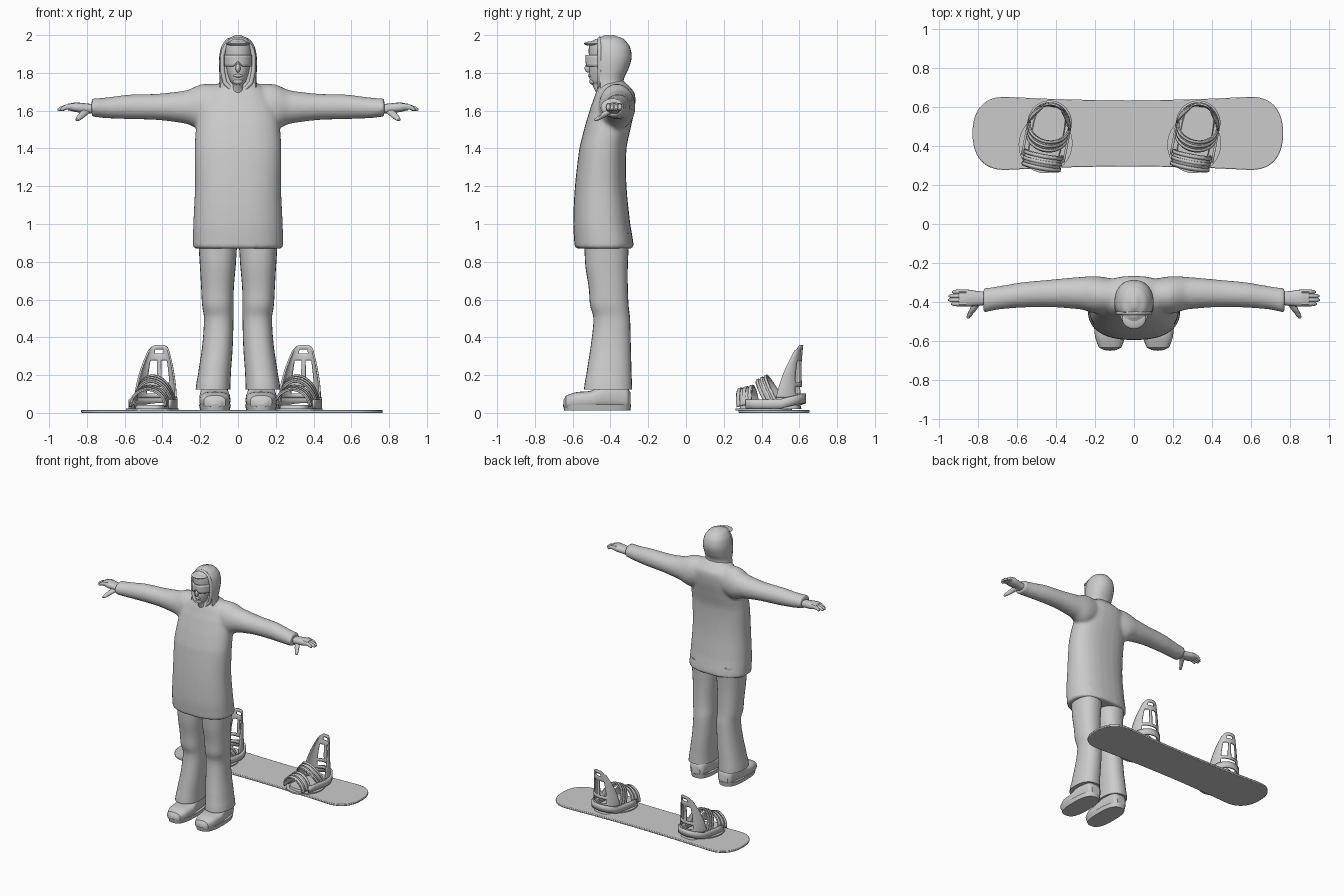
import bpy, bmesh, math
from mathutils import Vector

cube = bpy.data.objects.get("Cube")
if cube:
    bpy.data.objects.remove(cube, do_unlink=True)

grey = bpy.data.materials.new("plain grey")
grey.use_nodes = True
grey.diffuse_color = (0.6, 0.6, 0.6, 1)
grey.node_tree.nodes["Principled BSDF"].inputs["Base Color"].default_value = (0.6, 0.6, 0.6, 1)


def finish(name, bm, mirror=False, solid=0, sharp=40):
    """Turn a bmesh into a smooth-shaded object with optional mirror and thickness."""
    bmesh.ops.recalc_face_normals(bm, faces=bm.faces)
    mesh = bpy.data.meshes.new(name)
    bm.to_mesh(mesh)
    bm.free()
    mesh.materials.append(grey)
    for poly in mesh.polygons:
        poly.use_smooth = True
    mesh.set_sharp_from_angle(angle=math.radians(sharp))
    obj = bpy.data.objects.new(name, mesh)
    bpy.context.collection.objects.link(obj)
    if mirror:
        obj.modifiers.new("mirror", 'MIRROR')
    if solid:
        thick = obj.modifiers.new("thickness", 'SOLIDIFY')
        thick.thickness, thick.offset = solid, 0
    return obj


def resample(sections, steps):
    """Smooth spline through the cross-sections."""
    out = []
    last = len(sections) - 1
    for i in range(last):
        a, b, c, d = (sections[min(max(k, 0), last)] for k in (i - 1, i, i + 1, i + 2))
        for s in range(steps):
            t = s / steps
            out.append([q + t * ((r - p) + t * ((2*p - 5*q + 4*r - e) + t * (3*(q - r) + e - p))) / 2
                        if j else q + t * (r - q)
                        for j, (p, q, r, e) in enumerate(zip(a, b, c, d))])
    out.append(sections[last])
    return out


def loft(bm, axis, sections, power=2.0, sides=28, steps=4, flip=1, front=None):
    """Superellipse rings (position, u low, u high, v low, v high) along an axis."""
    rings = []
    for pos, u0, u1, v0, v1 in resample(sections, steps):
        ring = []
        for k in range(sides):
            a = math.tau * k / sides
            c, s = math.cos(a), math.sin(a)
            u = (u0 + u1) / 2 + (u1 - u0) / 2 * math.copysign(abs(c) ** (2 / power), c)
            v = (v0 + v1) / 2 + (v1 - v0) / 2 * math.copysign(abs(s) ** (2 / power), s)
            if front is not None:
                v = max(v, front)
            x, y, z = {'x': (pos, u, v), 'y': (u, pos, v), 'z': (u, v, pos)}[axis]
            ring.append(bm.verts.new((x * flip, y, z)))
        rings.append(ring)
    for low, high in zip(rings, rings[1:]):
        for k in range(sides):
            n = (k + 1) % sides
            bm.faces.new((low[k], low[n], high[n], high[k]))
    bm.faces.new(rings[0])
    bm.faces.new(rings[-1])


def solid_loft(name, axis, sections, mirror=False, **options):
    bm = bmesh.new()
    loft(bm, axis, sections, **options)
    return finish(name, bm, mirror)


def ball(name, centre, size):
    bm = bmesh.new()
    bmesh.ops.create_uvsphere(bm, u_segments=20, v_segments=12, radius=1)
    bmesh.ops.scale(bm, vec=size, verts=bm.verts)
    bmesh.ops.translate(bm, vec=centre, verts=bm.verts)
    return finish(name, bm)


def sheet(name, point, columns, rows, solid, keep=lambda u, v: True):
    """Thickened surface point(u, v), leaving out cells where keep is false."""
    bm = bmesh.new()
    grid = [[bm.verts.new(point(i / columns, j / rows)) for i in range(columns + 1)]
            for j in range(rows + 1)]
    for j in range(rows):
        for i in range(columns):
            if keep((i + .5) / columns, (j + .5) / rows):
                bm.faces.new((grid[j][i], grid[j][i+1], grid[j+1][i+1], grid[j+1][i]))
    return finish(name, bm, solid=solid)


# Jacket: body and sleeves fused into one smooth surface
bm = bmesh.new()
loft(bm, 'z', [(.87, -.24, .24, -.59, -.275), (1, -.237, .237, -.597, -.295),
               (1.2, -.228, .228, -.588, -.315), (1.4, -.23, .23, -.565, -.315),
               (1.52, -.222, .222, -.535, -.29), (1.62, -.205, .205, -.505, -.27),
               (1.69, -.17, .17, -.48, -.27), (1.73, -.125, .125, -.465, -.3),
               (1.76, -.08, .08, -.45, -.33)], power=2.4)
for side in (1, -1):
    loft(bm, 'x', [(.06, -.45, -.29, 1.54, 1.74), (.14, -.46, -.275, 1.51, 1.742),
                   (.2, -.46, -.268, 1.5, 1.738), (.27, -.44, -.272, 1.53, 1.708),
                   (.42, -.428, -.285, 1.55, 1.69), (.58, -.43, -.3, 1.555, 1.685),
                   (.7, -.44, -.32, 1.56, 1.67), (.775, -.455, -.33, 1.568, 1.665)], flip=side)
jacket = finish("jacket", bm)
fuse = jacket.modifiers.new("fuse", 'REMESH')
fuse.mode, fuse.voxel_size, fuse.use_smooth_shade = 'VOXEL', .011, True
relax = jacket.modifiers.new("relax", 'SMOOTH')
relax.factor, relax.iterations = .5, 6

# Hood with a flat front and a rolled rim
solid_loft("hood", 'z', [(1.66, -.12, .12, -.5, -.29), (1.7, -.108, .108, -.5, -.31),
                         (1.76, -.098, .098, -.5, -.33), (1.82, -.1, .1, -.51, -.305),
                         (1.88, -.1, .1, -.51, -.288), (1.94, -.088, .088, -.5, -.298),
                         (1.98, -.06, .06, -.475, -.33), (2, -.015, .015, -.43, -.38)],
           power=2.2, front=-.455)
rim = bpy.data.curves.new("hood_rim", 'CURVE')
rim.dimensions, rim.bevel_depth, rim.bevel_resolution = '3D', .012, 3
arch = [(.082 * math.cos(math.pi * k / 16), 1.88 + .1 * math.sin(math.pi * k / 16)) for k in range(17)]
arch = [(.035, 1.71), (.07, 1.75), (.082, 1.81)] + arch + [(-.082, 1.81), (-.07, 1.75), (-.035, 1.71)]
line = rim.splines.new('POLY')
line.points.add(len(arch) - 1)
line.use_cyclic_u = True
for p, (x, z) in zip(line.points, arch):
    p.co = (x, -.457, z, 1)
rim.materials.append(grey)
bpy.context.collection.objects.link(bpy.data.objects.new("hood_rim", rim))

# Face, goggles, cap brim
solid_loft("face", 'z', [(1.69, -.045, .045, -.475, -.38), (1.735, -.03, .03, -.495, -.36),
                         (1.755, -.043, .043, -.508, -.36), (1.8, -.058, .058, -.513, -.36),
                         (1.86, -.067, .067, -.513, -.36), (1.92, -.071, .071, -.515, -.36),
                         (1.96, -.062, .062, -.51, -.37), (1.98, -.03, .03, -.48, -.4)])
sheet("goggles", lambda u, v: (.07 * math.sin(2.6 * (u - .5)),
                               -.435 - .09 * math.cos(2.6 * (u - .5)),
                               1.895 - (1 - v) * (.062 - .026 * math.exp(-((u - .5) * 12) ** 2))),
      24, 4, .014)
ball("cap_brim", (0, -.485, 1.955), (.062, .055, .013))
ball("nose", (0, -.516, 1.825), (.013, .021, .024))
ball("lips", (0, -.508, 1.785), (.024, .012, .009))
ball("chin", (0, -.494, 1.754), (.026, .018, .016))

# Hands: palm, four fingers and thumb
bm = bmesh.new()
loft(bm, 'x', [(.74, -.415, -.35, 1.582, 1.632), (.8, -.42, -.345, 1.586, 1.638),
               (.86, -.425, -.337, 1.593, 1.643), (.9, -.42, -.34, 1.602, 1.637)], power=2.5, sides=16)
for f, tip in enumerate((.94, .955, .953, .935)):
    y = -.411 + f * .0205
    loft(bm, 'x', [(.86, y - .012, y + .012, 1.607, 1.641), (.91, y - .012, y + .012, 1.605, 1.633),
                   (tip - .01, y - .01, y + .01, 1.598, 1.62), (tip, y - .004, y + .004, 1.602, 1.611)],
         sides=10)
loft(bm, 'y', [(-.485, .846, .858, 1.547, 1.557), (-.475, .836, .86, 1.545, 1.565),
               (-.44, .808, .845, 1.56, 1.592), (-.38, .77, .82, 1.59, 1.622)], sides=12)
finish("hand", bm, mirror=True)

# Trousers with flared legs
solid_loft("trouser_leg", 'z',
           [(.125, .04, .224, -.54, -.285), (.2, .038, .212, -.528, -.288),
            (.35, .028, .19, -.505, -.292), (.5, .024, .18, -.49, -.296),
            (.57, .024, .19, -.508, -.304), (.66, .022, .195, -.515, -.308),
            (.78, .012, .202, -.533, -.308), (.95, .002, .212, -.54, -.3)],
           mirror=True, power=2.3)

# Boots and their soles
solid_loft("boot", 'y',
           [(-.648, .09, .155, .03, .07), (-.635, .065, .18, .022, .092),
            (-.58, .045, .2, .02, .11), (-.5, .04, .205, .02, .118),
            (-.44, .048, .2, .02, .15), (-.36, .055, .19, .02, .16),
            (-.31, .065, .18, .02, .14), (-.295, .085, .16, .03, .11)],
           mirror=True, power=2.8)
solid_loft("boot_sole", 'z',
           [(.012, .044, .2, -.645, -.295), (.045, .037, .207, -.652, -.29)],
           mirror=True, power=2.7, steps=1)

# Snowboard: sidecut edges and rounded ends
bm = bmesh.new()
half = []
for k in range(25):
    a = math.pi * (k / 24 - .5)
    half.append((.63 + .168 * max(math.cos(a), 0) ** .85,
                 .188 * math.copysign(abs(math.sin(a)) ** .85, a)))
edge = [(x, .17 + .018 * (x / .63) ** 2) for x in (.42, .21, 0, -.21, -.42)]
outline = half + edge + [(-x, -y) for x, y in half + edge]
base = bm.faces.new([bm.verts.new((x - .032, y + .466, 0)) for x, y in outline])
lift = bmesh.ops.extrude_face_region(bm, geom=[base])
bmesh.ops.translate(bm, vec=(0, 0, .016), verts=[v for v in lift["geom"] if isinstance(v, bmesh.types.BMVert)])
board = finish("snowboard", bm)
bevel = board.modifiers.new("edge", 'BEVEL')
bevel.width, bevel.segments, bevel.limit_method = .004, 2, 'ANGLE'


# Bindings, built around their own centre and then placed twice
def strap(name, reach, height, y, lean, across, scale=1.0, shift=0.0, span=1.0, thick=.008):
    across = Vector(across)

    def point(u, v):
        a = math.pi * u
        middle = Vector((reach * scale * math.cos(a), y - lean * math.sin(a),
                         .04 + height * scale * math.sin(a)))
        return middle + across * (shift + span * (v - .5))
    return sheet(name, point, 20, 1, thick)


def highback_point(u, v):
    a = math.pi * (u - .5)
    wide = .108 - .056 * v ** 1.7
    return (wide * math.sin(a), .168 - .01 * math.sin(math.pi * v) - (.12 - .09 * v) * (1 - math.cos(a)),
            .08 + v * (.28 - .03 * abs(math.sin(a)) ** 4))


def highback_cell(u, v):
    off = abs(u - .5) * 2
    slot = .12 < off < .38 and .3 < v < .72
    return not (slot or (off < .26 and .82 < v < .93) or (off < .4 and .08 < v < .2))


def heel_cup_point(u, v):
    a = 4.2 * (u - .5)
    over = max(abs(a) - math.pi / 2, 0)
    bend = math.copysign(min(abs(a), math.pi / 2), a)
    return (.108 * math.sin(bend), .07 + .11 * math.cos(bend) - over * .35,
            .022 + .03 * math.cos(bend) + .05 * v)


ankle, toe = (0, .06, .03), (0, .085, .02)
parts = [solid_loft("binding_disc", 'z', [(.012, -.138, .138, -.19, .11), (.024, -.138, .138, -.19, .11)],
                    steps=1, sides=40),
         solid_loft("binding_footbed", 'z', [(.02, -.085, .085, -.165, .16), (.042, -.08, .08, -.16, .155)],
                    power=3.5, steps=1),
         sheet("binding_highback", highback_point, 24, 24, .009, highback_cell),
         sheet("binding_heel_cup", heel_cup_point, 30, 2, .012),
         strap("ankle_strap", .1, .138, .03, .08, ankle),
         strap("toe_strap", .092, .09, -.125, .01, toe)]
for shift in (-.36, 0, .36):
    parts.append(strap("ankle_strap_rib", .1, .138, .03, .08, ankle, 1.06, shift, .2))
    parts.append(strap("toe_strap_rib", .092, .09, -.125, .01, toe, 1.07, shift, .2))
for part in parts:
    part.location = (-.447, .45, 0)
    part.rotation_euler.z = -.19
    twin = part.copy()
    twin.name = "second_" + part.name
    twin.location.x += .764
    bpy.context.collection.objects.link(twin)
